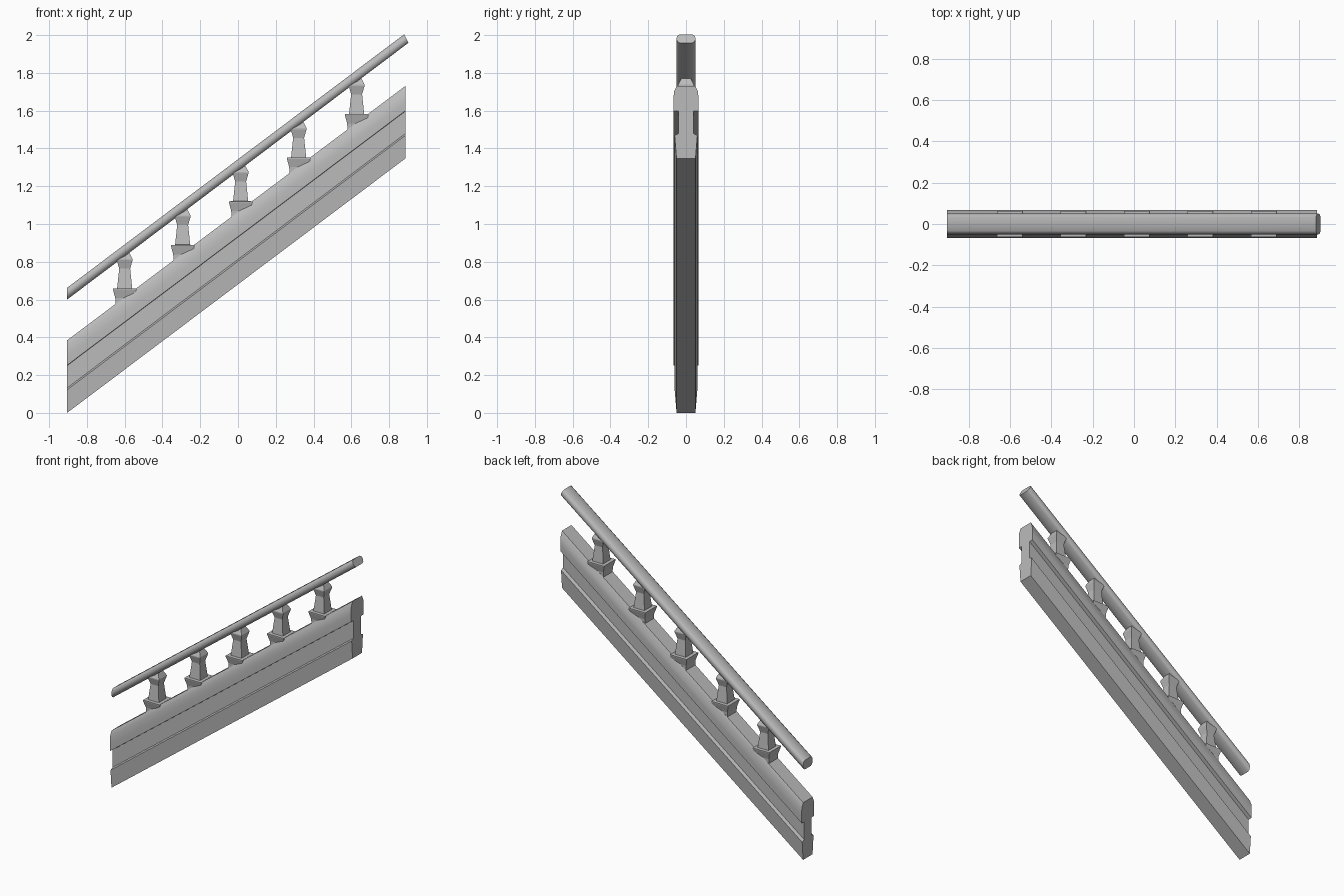
import bpy, bmesh, math

cube = bpy.data.objects.get("Cube")
if cube:
    bpy.data.objects.remove(cube, do_unlink=True)

SLOPE = 0.752
LEFT = -0.905

stone = bpy.data.materials.new("grey stone")
stone.use_nodes = True
stone.diffuse_color = (0.5, 0.5, 0.5, 1)
stone.node_tree.nodes["Principled BSDF"].inputs["Base Color"].default_value = (0.5, 0.5, 0.5, 1)


def loft(name, rings, smooth=None):
    """Join equal-sized point rings into a closed solid."""
    bm = bmesh.new()
    loops = [[bm.verts.new(p) for p in ring] for ring in rings]
    for a, b in zip(loops, loops[1:]):
        for i in range(len(a)):
            j = (i + 1) % len(a)
            bm.faces.new((a[i], a[j], b[j], b[i]))
    bm.faces.new(loops[0])
    bm.faces.new(loops[-1])
    bmesh.ops.recalc_face_normals(bm, faces=bm.faces[:])
    mesh = bpy.data.meshes.new(name)
    bm.to_mesh(mesh)
    bm.free()
    mesh.materials.append(stone)
    obj = bpy.data.objects.new(name, mesh)
    bpy.context.collection.objects.link(obj)
    if smooth:
        bpy.ops.object.select_all(action='DESELECT')
        obj.select_set(True)
        bpy.context.view_layer.objects.active = obj
        bpy.ops.object.shade_smooth_by_angle(angle=math.radians(smooth))
    return obj


def mirrored(half):
    """Complete a (y, z) half section, listed from bottom to top."""
    return half + [(-y, z) for y, z in reversed(half)]


def sloped_ring(section, x_at):
    """Place a section on the incline; x_at gives x for each section height."""
    return [(x_at(z), y, z + SLOPE * (x_at(z) - LEFT)) for y, z in section]


# Sloping parapet beam with a groove along each side
beam = mirrored([(0.05, 0), (0.06, 0.122), (0.039, 0.132), (0.039, 0.25),
                 (0.066, 0.252), (0.067, 0.30), (0.064, 0.352), (0.05, 0.384)])
loft("parapet_beam", [sloped_ring(beam, lambda z: LEFT),
                      sloped_ring(beam, lambda z: 0.886)], 32)

# Handrail: plumb cut at the low end, square cut at the high end
rail = mirrored([(0.033, 0.600), (0.046, 0.610), (0.051, 0.631),
                 (0.046, 0.652), (0.033, 0.662)])
loft("handrail", [sloped_ring(rail, lambda z: LEFT),
                  sloped_ring(rail, lambda z: 0.902 - (z - 0.6) * 0.36)], 50)


def square_ring(x, h, z):
    return [(x + sx * h, sy * h, z) for sx, sy in ((-1, -1), (1, -1), (1, 1), (-1, 1))]


# Square balusters: flared plinth, waisted shaft, flared cap
profile = [(0.048, -0.10), (0.050, -0.05), (0.062, -0.006), (0.062, 0),
           (0.040, 0.001), (0.029, 0.105), (0.042, 0.150), (0.042, 0.156), (0.022, 0.195)]
for i in range(5):
    x = -0.60 + i * 0.307
    base = 0.429 + SLOPE * (x - LEFT)
    loft(f"baluster_{i + 1}", [square_ring(x, h, base + z) for h, z in profile])
